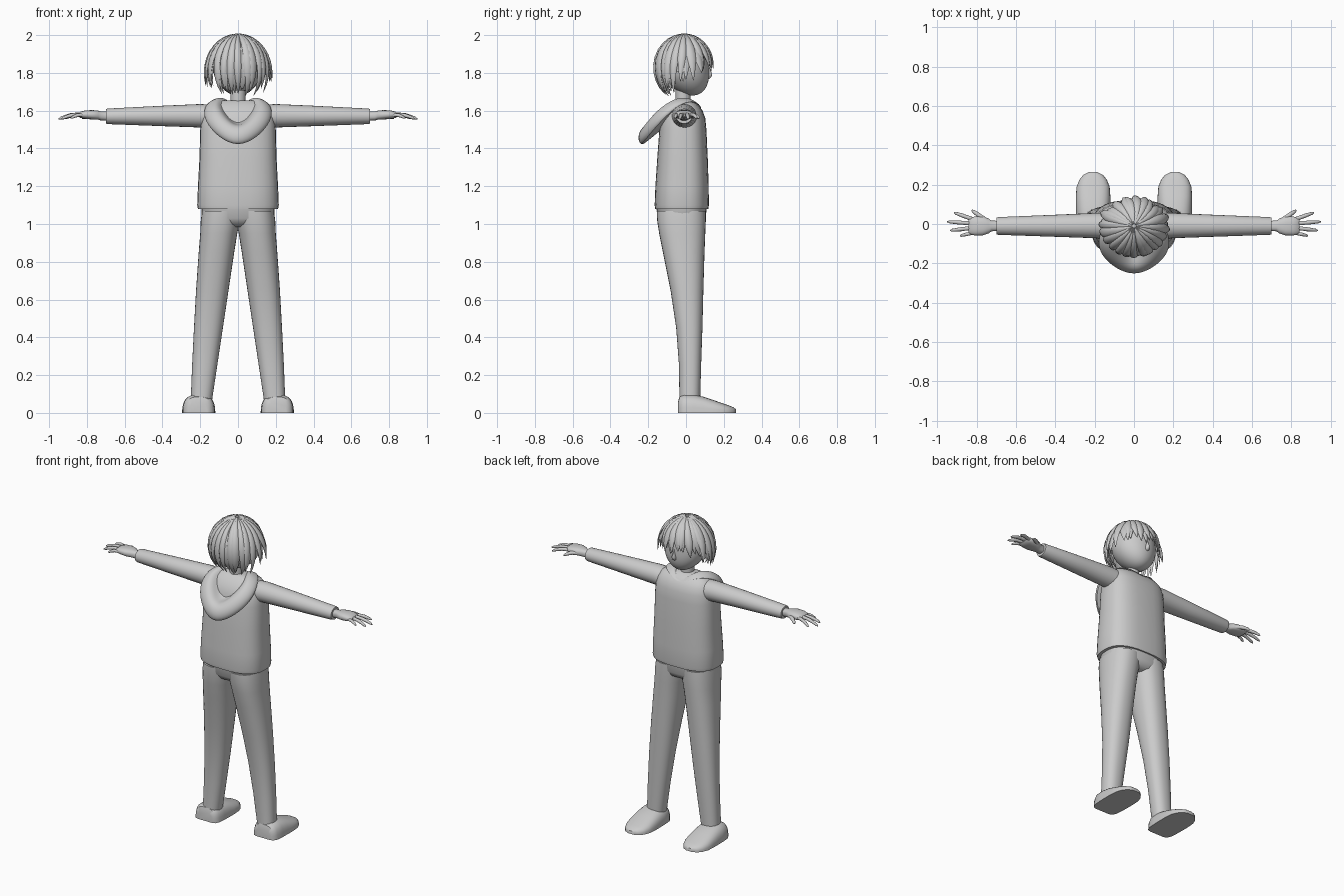
import bpy, bmesh, math, random
from mathutils import Vector as V

if "Cube" in bpy.data.objects:
    bpy.data.objects.remove(bpy.data.objects["Cube"])

random.seed(4)
TAU = 2 * math.pi


def finish(name, bm, mirror=False, subsurf=0, angle=45):
    bmesh.ops.recalc_face_normals(bm, faces=bm.faces)
    me = bpy.data.meshes.new(name)
    bm.to_mesh(me)
    bm.free()
    ob = bpy.data.objects.new(name, me)
    bpy.context.collection.objects.link(ob)
    if mirror:
        ob.modifiers.new("mirror", 'MIRROR').use_clip = False
    if subsurf:
        m = ob.modifiers.new("smooth", 'SUBSURF')
        m.levels = m.render_levels = subsurf
    bpy.ops.object.select_all(action='DESELECT')
    ob.select_set(True)
    bpy.context.view_layer.objects.active = ob
    bpy.ops.object.shade_smooth_by_angle(angle=math.radians(angle))
    return ob


def skin(bm, rings):
    """Skin a list of closed rings and cap both ends."""
    vs = [[bm.verts.new(p) for p in r] for r in rings]
    n = len(vs[0])
    for a, b in zip(vs, vs[1:]):
        for i in range(n):
            bm.faces.new((a[i], a[(i + 1) % n], b[(i + 1) % n], b[i]))
    bm.faces.new(vs[0])
    bm.faces.new(vs[-1])


def loft(name, rings, **kw):
    bm = bmesh.new()
    skin(bm, rings)
    return finish(name, bm, **kw)


def oval(c, u, v, power=2, n=32):
    """Superellipse ring round c with half-axes u and v."""
    f = lambda t: math.copysign(abs(t) ** (2 / power), t)
    return [V(c) + V(u) * f(math.cos(TAU * i / n)) + V(v) * f(math.sin(TAU * i / n))
            for i in range(n)]


def level(z, x0, x1, y0, y1, power=2):
    return oval(((x0 + x1) / 2, (y0 + y1) / 2, z), ((x1 - x0) / 2, 0, 0),
                (0, (y1 - y0) / 2, 0), power)


def along_x(x, y, z, ry, rz, power=2, n=24):
    return oval((x, y, z), (0, ry, 0), (0, 0, rz), power, n)


# shoes: flat-bottomed sections from heel to toe
shoe = []
for y, w, h in [(-.042, .05, .06), (-.035, .07, .085), (-.01, .083, .097), (.04, .087, .096),
                (.09, .088, .086), (.14, .088, .07), (.19, .084, .052), (.225, .07, .04),
                (.25, .05, .03), (.264, .022, .02)]:
    shoe.append([V((.208 + p.x, y, max(0, p.z)))
                 for p in oval((0, 0, 0), (w, 0, 0), (0, 0, h), 2.8)])
loft("shoe", shoe, mirror=True)

# trousers: two legs and a hip block
loft("trouser_leg", [level(*s, 2.3) for s in [
    (.07, .137, .25, -.035, .075), (.25, .11, .243, -.037, .08), (.45, .08, .233, -.052, .087),
    (.65, .05, .222, -.082, .092), (.85, .02, .208, -.122, .098), (.95, .004, .2, -.142, .102),
    (1.02, -.012, .197, -.153, .105), (1.07, -.02, .19, -.155, .105)]], mirror=True)
loft("trouser_hips", [level(z, -w, w, y0, y1, 2.5) for z, w, y0, y1 in [
    (.985, .13, -.1, .06), (1.0, .17, -.13, .09), (1.03, .19, -.15, .105), (1.1, .195, -.158, .11)]])

# hooded top
loft("top_body", [level(z, -w, w, y0, y1, 2.7) for z, w, y0, y1 in [
    (1.08, .212, -.163, .118), (1.1, .216, -.166, .121), (1.2, .212, -.162, .12),
    (1.35, .204, -.152, .115), (1.5, .2, -.141, .108), (1.56, .194, -.13, .102),
    (1.6, .182, -.11, .088), (1.63, .16, -.085, .066), (1.648, .125, -.062, .04),
    (1.655, .08, -.05, .02)]])
loft("sleeve", [along_x(*s) for s in [
    (.13, -.01, 1.565, .068, .066), (.2, -.008, 1.573, .064, .062), (.4, -.009, 1.572, .056, .054),
    (.69, -.01, 1.57, .045, .041), (.7, -.01, 1.57, .042, .038)]], mirror=True)

# hood: draped heart-shaped roll with a pocket in the middle
outer = [(0, .085, 1.61), (.05, .075, 1.63), (.11, .05, 1.65), (.165, -.02, 1.645),
         (.193, -.09, 1.595), (.175, -.16, 1.53), (.105, -.222, 1.455), (0, -.262, 1.405)]
inner = [(0, .06, 1.62), (.035, .05, 1.64), (.065, .03, 1.665), (.09, -.03, 1.675),
         (.11, -.09, 1.645), (.09, -.14, 1.6), (.05, -.185, 1.545), (0, -.21, 1.515)]
loop = lambda pts: [V(p) for p in pts] + [V((-p[0], p[1], p[2])) for p in pts[-2:0:-1]]
O, I = loop(outer), loop(inner)
up = V((0, -.7, .7))
thick = [max(.008, min(.045, (.08 - p.y) * .2)) for p in O]
mid = V((0, -.06, 1.6))
loft("hood", [
    [mid.lerp(i, .5) - up * .05 for i in I],
    [o.lerp(i, .5) - up * t * .9 for o, i, t in zip(O, I, thick)],
    [o - up * t * .35 for o, t in zip(O, thick)],
    [o.lerp(i, .15) + up * t * .5 for o, i, t in zip(O, I, thick)],
    [o.lerp(i, .6) + up * t * .65 for o, i, t in zip(O, I, thick)],
    [i + up * t * .1 for i, t in zip(I, thick)],
    [mid.lerp(i, .75) - up * t * .6 for i, t in zip(I, thick)],
    [mid.lerp(i, .3) - up * .02 for i in I]], subsurf=2, angle=80)

# hands
loft("palm", [along_x(*s, 2.4) for s in [
    (.68, -.01, 1.57, .026, .024), (.725, -.01, 1.572, .027, .024), (.74, -.01, 1.576, .038, .024),
    (.77, -.01, 1.578, .048, .025), (.81, -.01, 1.579, .048, .022), (.835, -.01, 1.578, .042, .016),
    (.842, -.01, 1.578, .034, .009)]], mirror=True)


def finger(name, base, tip, r):
    b, t = V(base), V(tip)
    d = (t - b).normalized()
    side = V((-d.y, d.x, 0)).normalized()
    rings = []
    for k, s in [(0, 1), (.2, 1), (.4, .92), (.5, 1), (.7, .85), (.9, .72), (1, .3)]:
        c = b.lerp(t, k) + V((0, 0, .008 * math.sin(math.pi * k)))
        rings.append(oval(c, side * r * s, d.cross(side) * r * s, 2, 12))
    loft(name, rings, mirror=True)


finger("thumb", (.755, .02, 1.572), (.825, .07, 1.56), .012)
finger("index_finger", (.82, .024, 1.578), (.915, .058, 1.56), .0105)
finger("middle_finger", (.825, .003, 1.58), (.95, .012, 1.556), .0105)
finger("ring_finger", (.825, -.02, 1.578), (.935, -.033, 1.557), .0105)
finger("little_finger", (.815, -.044, 1.575), (.885, -.06, 1.56), .0095)

# neck and head
loft("neck", [level(z, -.04, .04, -.055, .025) for z in (1.6, 1.65, 1.73)])
bm = bmesh.new()
bmesh.ops.create_uvsphere(bm, u_segments=40, v_segments=28, radius=1)
for v in bm.verts:
    low = max(0, -v.co.z)
    s = 1 - .12 * low ** 2
    v.co = V((v.co.x * .132 * s, v.co.y * .125 + .035 * low ** 1.5 - .003,
              1.828 + v.co.z * .148))
finish("head", bm)

# nose: small teardrop wedge
loft("nose", [level(z, -w, w, .1, y) for z, w, y in [
    (1.765, .006, .118), (1.775, .014, .132), (1.79, .014, .139), (1.81, .008, .132),
    (1.84, .002, .122)]])

# hair: a scalp cap under tapered locks fanning out from the crown
C = V((0, -.01, 1.83))
bm = bmesh.new()
bmesh.ops.create_uvsphere(bm, u_segments=32, v_segments=20, radius=1)
bmesh.ops.delete(bm, geom=[v for v in bm.verts if v.co.z < -.1 + .75 * v.co.y - (.35 if v.co.y < -.2 else 0)],
                 context='VERTS')
for v in bm.verts:
    v.co = C + V((v.co.x * .142, v.co.y * .14, v.co.z * .153))
finish("scalp_hair", bm)


def lock(bm, az, end, width, size, twist, flare, start=4):
    def point(t):
        ph = math.radians(start + (end - start) * t)
        a = az + twist * t
        r = size * (1 + flare * t ** 3)
        return C + V((.152 * math.sin(ph) * math.cos(a), .148 * math.sin(ph) * math.sin(a),
                      .163 * math.cos(ph))) * r
    rings = []
    for i in range(11):
        t = i / 10
        p = point(t)
        d = (point(t + .02) - point(t - .02)).normalized()
        n = (p - C).normalized()
        side = d.cross(n).normalized()
        w = width * (.25 + .75 * math.sin(math.pi * min(1, t * 1.1) / 2)) * (1 - t ** 3) + .0015
        rings.append(oval(p, side * w, side.cross(d) * (.013 * (1 - t ** 3) + .001), 1.8, 8))
    skin(bm, rings)


bm = bmesh.new()
for count, size, width in ((24, 1.01, .03), (22, .95, .033)):
    for k in range(count):
        az = TAU * (k + .5 * (size < 1)) / count + random.uniform(-.06, .06)
        f = math.sin(az)
        end = 118 - 28 * f if f > 0 else 118 + 24 * -f
        flare = .1 + .16 * abs(math.cos(az)) ** 3 if f < .5 else .03
        lock(bm, az, end + random.uniform(-9, 7), width * random.uniform(.85, 1.15), size,
             random.uniform(-.12, .12) + (.2 if f > .3 else 0), flare)
finish("hair_locks", bm, angle=60)
